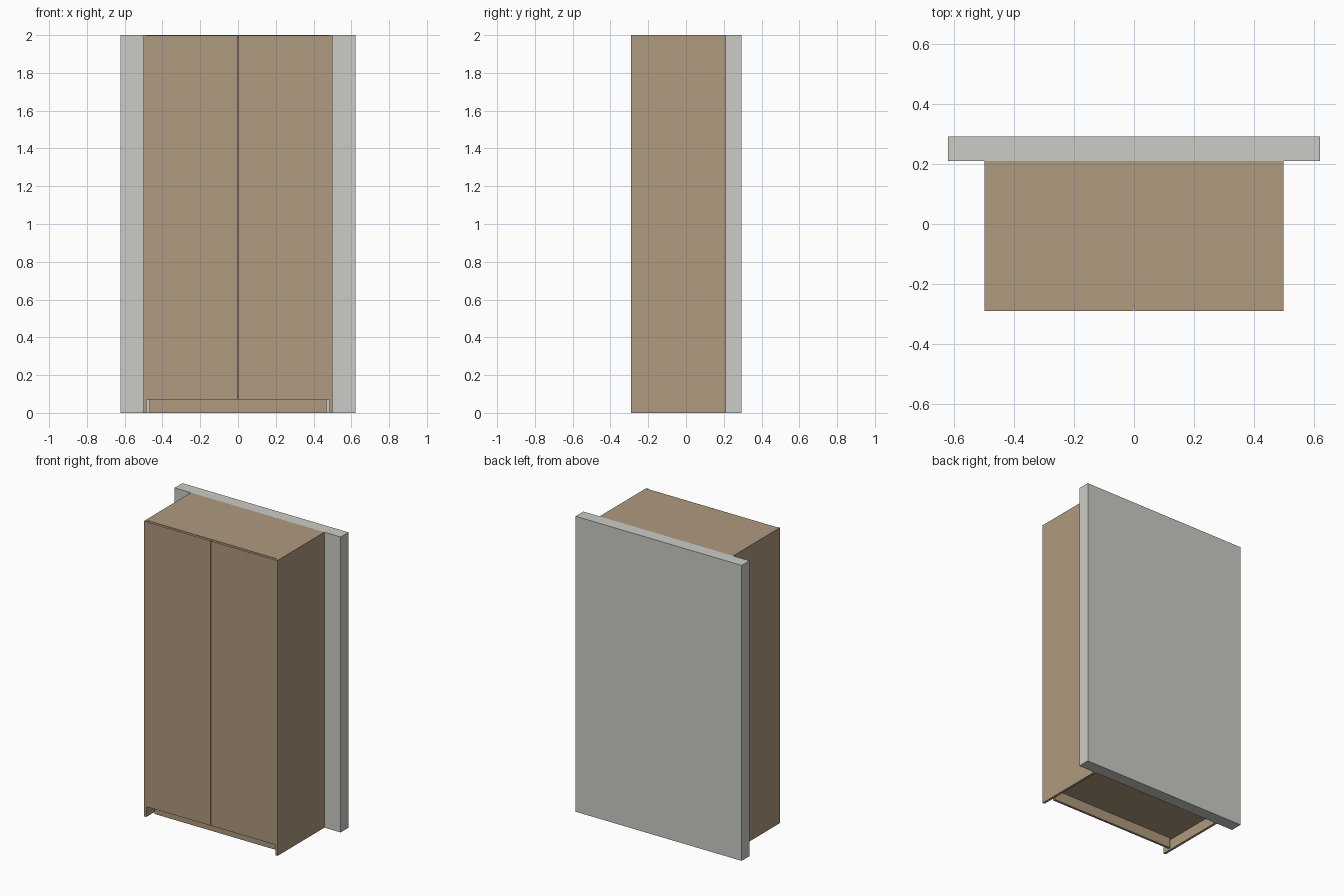
import bpy

if "Cube" in bpy.data.objects:
    bpy.data.objects.remove(bpy.data.objects["Cube"])


def material(name, rgb):
    m = bpy.data.materials.new(name)
    m.diffuse_color = (*rgb, 1)
    m.use_nodes = True
    m.node_tree.nodes["Principled BSDF"].inputs["Base Color"].default_value = m.diffuse_color
    return m


WOOD = material("wood", (0.43, 0.32, 0.21))
PLASTER = material("plaster", (0.60, 0.60, 0.57))


def box(name, x, y, z, mat=WOOD):
    """Box from (min, max) ranges on each axis."""
    bpy.ops.mesh.primitive_cube_add(size=1, location=[sum(r) / 2 for r in (x, y, z)])
    o = bpy.context.object
    o.name = name
    o.scale = [r[1] - r[0] for r in (x, y, z)]
    bpy.ops.object.transform_apply(location=False, rotation=False, scale=True)
    o.data.materials.append(mat)
    return o


W, T = 0.5, 0.016              # half width, board thickness
FRONT, BACK = -0.29, 0.21
INNER = W - T
DOOR_BACK = FRONT + T
BASE, TOP = 0.07, 2.0

# Wall slab behind the wardrobe
box("wall", (-0.622, 0.622), (BACK, 0.293), (0, TOP), PLASTER)

# Full-height sides and inset doors, mirrored left and right
for side, s in (("left", -1), ("right", 1)):
    box(side + "_side_panel", sorted((s * INNER, s * W)), (FRONT, BACK), (0, TOP))
    box(side + "_door", sorted((s * 0.0015, s * INNER)), (FRONT, DOOR_BACK), (BASE, TOP - 0.003))

# Carcass boards
inside = (-INNER, INNER)
box("top_panel", inside, (DOOR_BACK, BACK), (TOP - T, TOP))
box("bottom_panel", inside, (DOOR_BACK, BACK), (BASE, BASE + T))
box("back_panel", inside, (BACK - 0.006, BACK), (BASE + T, TOP - T))

# Recessed plinth under the doors
box("plinth", (-0.469, 0.469), (-0.225, -0.225 + T), (0, BASE))
